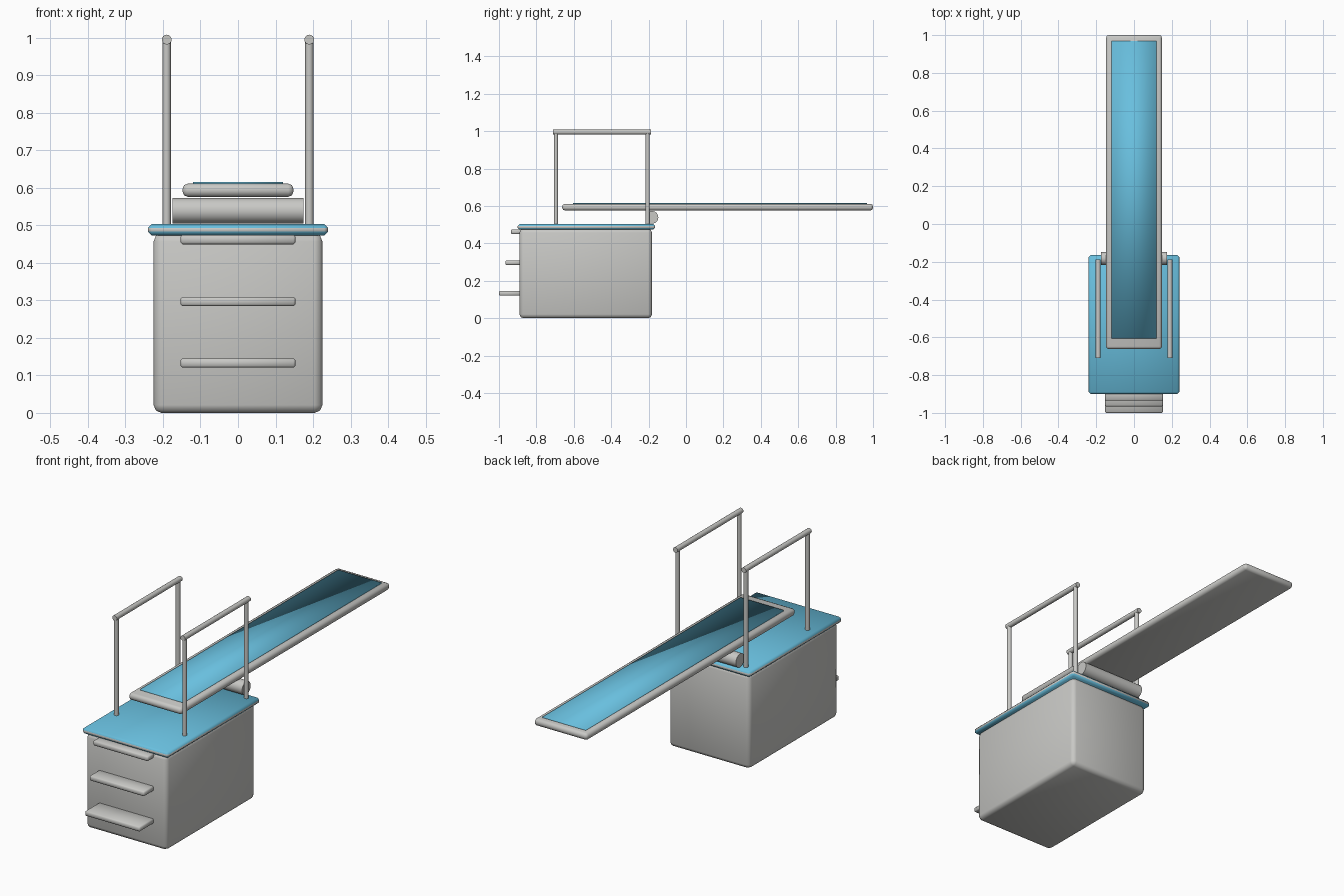
import bpy
import bmesh
from mathutils import Matrix, Vector

if "Cube" in bpy.data.objects:
    bpy.data.objects.remove(bpy.data.objects["Cube"])


def material(name, color):
    m = bpy.data.materials.new(name)
    m.use_nodes = True
    m.diffuse_color = color
    bsdf = next(n for n in m.node_tree.nodes if n.type == "BSDF_PRINCIPLED")
    bsdf.inputs["Base Color"].default_value = color
    return m


GREY = material("light_grey", (0.58, 0.58, 0.56, 1))
BLUE = material("pool_blue", (0.14, 0.52, 0.73, 1))


def finish(bm, name, mats, smooth=True):
    mesh = bpy.data.meshes.new(name)
    bmesh.ops.recalc_face_normals(bm, faces=bm.faces[:])
    bm.to_mesh(mesh)
    bm.free()
    for m in mats:
        mesh.materials.append(m)
    for p in mesh.polygons:
        p.use_smooth = smooth
    obj = bpy.data.objects.new(name, mesh)
    bpy.context.collection.objects.link(obj)
    return obj


def box(name, x, y, z, mats, bevel=0, segments=1):
    """Box of half width x, between the y and z limits, with bevelled edges."""
    bm = bmesh.new()
    size = (2 * x, y[1] - y[0], z[1] - z[0])
    centre = (0, sum(y) / 2, sum(z) / 2)
    bmesh.ops.create_cube(bm, size=1, matrix=Matrix.Translation(centre) @ Matrix.Diagonal((*size, 1)))
    if bevel:
        bmesh.ops.bevel(bm, geom=bm.edges[:], offset=bevel, segments=segments,
                        profile=0.5, affect="EDGES")
    return finish(bm, name, mats)


def rod(name, a, b, radius, sides=16):
    """Round bar between two points."""
    a, b = Vector(a), Vector(b)
    bm = bmesh.new()
    turn = (b - a).to_track_quat("Z", "Y").to_matrix().to_4x4()
    bmesh.ops.create_cone(bm, cap_ends=True, segments=sides, radius1=radius, radius2=radius,
                          depth=(b - a).length, matrix=Matrix.Translation((a + b) / 2) @ turn)
    obj = finish(bm, name, [GREY])
    for p in obj.data.polygons:
        p.use_smooth = len(p.vertices) == 4
    for e in obj.data.edges:
        along = obj.data.vertices[e.vertices[0]].co - obj.data.vertices[e.vertices[1]].co
        e.use_edge_sharp = along.length < radius
    return obj


# Pedestal and its blue platform with a grey rim
box("pedestal", 0.225, (-0.89, -0.182), (0, 0.478), [GREY], 0.021, 2)
platform = box("platform", 0.24, (-0.9, -0.165), (0.473, 0.503), [BLUE, GREY], 0.01)
for face in platform.data.polygons:
    if abs(face.normal.z) < 0.1:
        face.material_index = 1

# Steps, each reaching further out than the one above
for label, front, height in (("lower", -1, 0.133), ("middle", -0.965, 0.297), ("upper", -0.935, 0.462)):
    box(label + "_step", 0.153, (front, -0.87), (height - 0.0125, height + 0.0125), [GREY], 0.005)

# Roller and springboard with a blue grip surface
rod("roller", (-0.174, -0.182, 0.539), (0.174, -0.182, 0.539), 0.034, 24)
box("springboard", 0.148, (-0.662, 1), (0.576, 0.611), [GREY], 0.014, 2)
box("grip_surface", 0.12, (-0.605, 0.968), (0.608, 0.616), [BLUE])

# Handrails
for side, x in (("left", 0.19), ("right", -0.19)):
    for place, y in (("front", -0.695), ("back", -0.205)):
        rod(f"{side}_{place}_post", (x, y, 0.495), (x, y, 0.995), 0.011)
    rod(side + "_handrail", (x, -0.71, 0.995), (x, -0.187, 0.995), 0.013)
